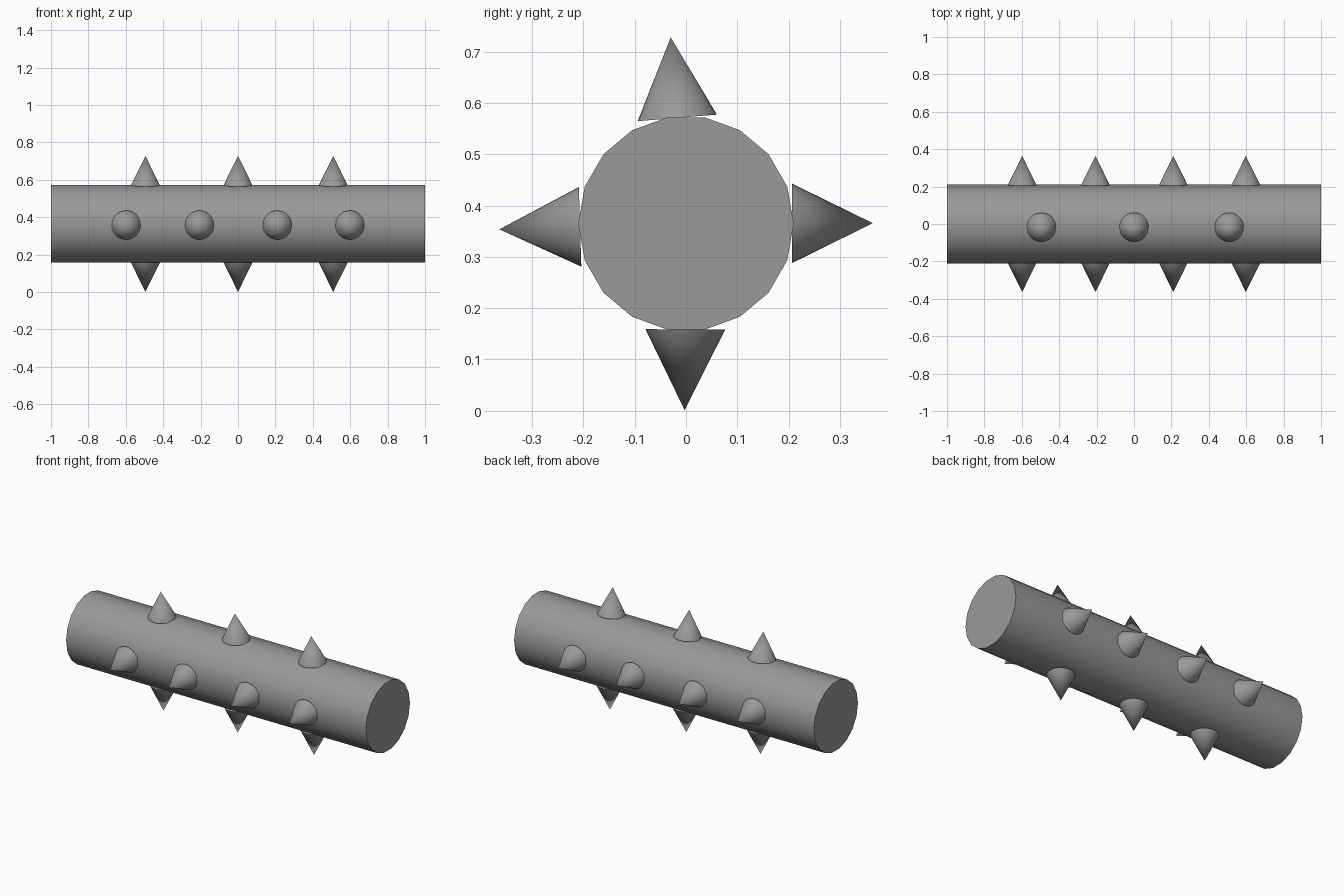
import bpy
from math import radians, sin, cos
from mathutils import Vector

if "Cube" in bpy.data.objects:
    bpy.data.objects.remove(bpy.data.objects["Cube"])

AXIS_Z = 0.365

# Dark grey shared by all parts
grey = bpy.data.materials.new("dark_grey")
grey.diffuse_color = (0.32, 0.32, 0.32, 1)
grey.use_nodes = True
grey.node_tree.nodes["Principled BSDF"].inputs["Base Color"].default_value = grey.diffuse_color


def finish(obj, name):
    obj.name = name
    obj.data.materials.append(grey)
    bpy.ops.object.shade_smooth_by_angle(angle=radians(35))


# Log: 18-sided roller lying along x, flats at top and bottom
bpy.ops.mesh.primitive_cylinder_add(vertices=18, radius=0.21, depth=2,
                                    location=(0, 0, AXIS_Z))
log = bpy.context.object
for v in log.data.vertices:
    x, y, z = v.co
    v.co = (z, y, -x)      # quarter turn about y
finish(log, "log")


# Spike: cone pointing radially outward at an angle in the yz plane
def spike(name, x, degrees, base=0.2065, height=0.1575):
    a = radians(degrees)
    direction = Vector((0, cos(a), sin(a)))
    centre = Vector((x, 0, AXIS_Z)) + direction * (base + height / 2)
    bpy.ops.mesh.primitive_cone_add(vertices=32, radius1=0.0775, radius2=0,
                                    depth=height, location=centre,
                                    rotation=(a - radians(90), 0, 0))
    finish(bpy.context.object, name)


# Rows of three above and below, rows of four at front and back
rows = {
    "top_spike": (94.7, (-0.495, 0, 0.509)),
    "bottom_spike": (269.6, (-0.495, 0, 0.509)),
    "front_spike": (181.8, (-0.598, -0.206, 0.21, 0.598)),
    "back_spike": (0.1, (-0.598, -0.206, 0.21, 0.598)),
}
for name, (degrees, xs) in rows.items():
    for i, x in enumerate(xs):
        spike(f"{name}_{i + 1}", x, degrees)
